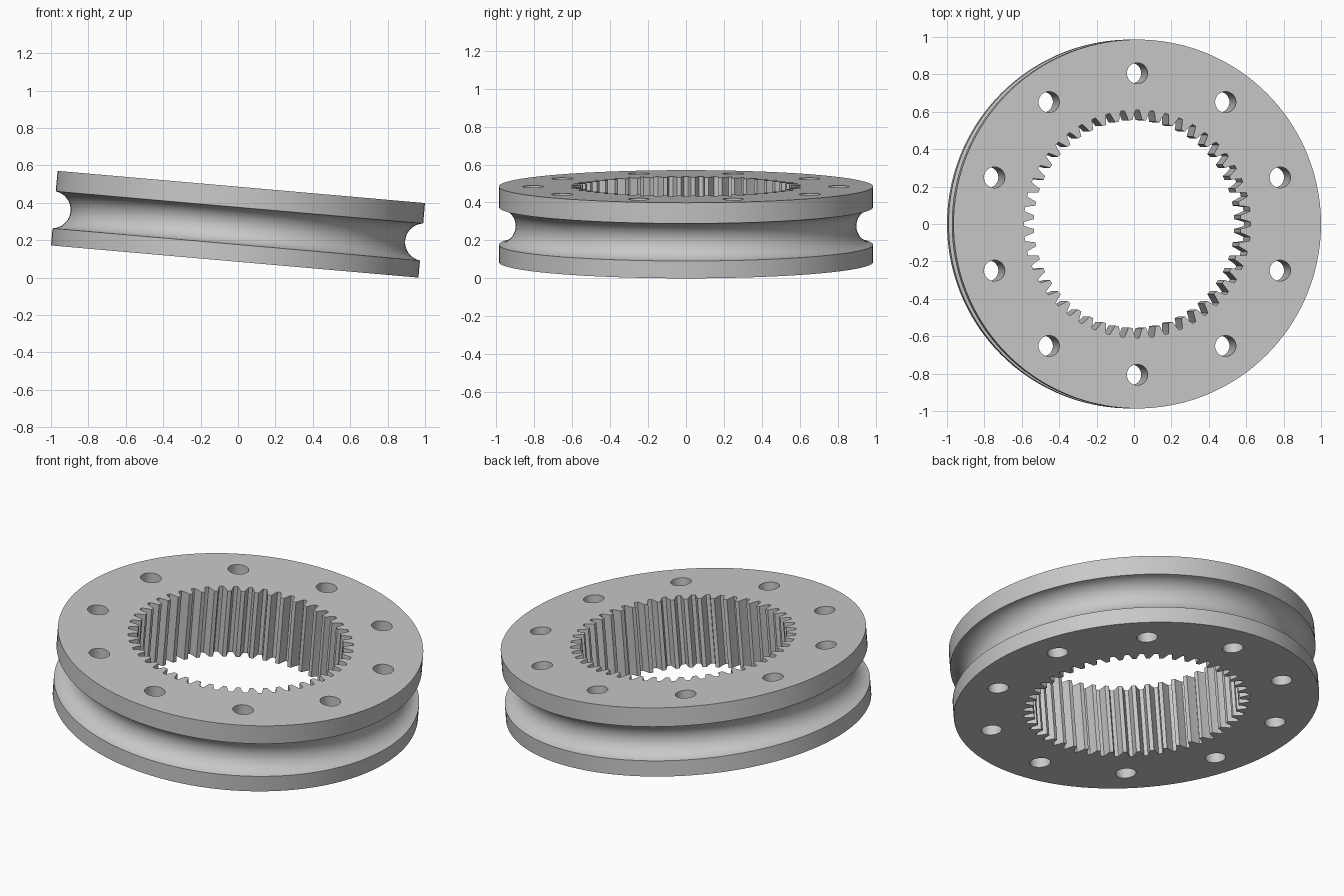
import bpy, bmesh
from math import pi, sin, cos, acos, radians
from mathutils import Matrix

default = bpy.data.objects.get("Cube")
if default:
    bpy.data.objects.remove(default, do_unlink=True)

RADIUS, HALF = 0.986, 0.2            # ring radius and half thickness
GROOVE_Z, GROOVE_R = -0.009, 0.1     # groove centre height and radius
TEETH, ROOT, TIP = 48, 0.609, 0.556  # inner gear
TILT = radians(5)

steel = bpy.data.materials.new("grey metal")
steel.use_nodes = True
steel.diffuse_color = (0.58, 0.58, 0.58, 1)
steel.node_tree.nodes["Principled BSDF"].inputs["Base Color"].default_value = steel.diffuse_color


def make_object(name, bm):
    bmesh.ops.recalc_face_normals(bm, faces=bm.faces)
    mesh = bpy.data.meshes.new(name)
    bm.to_mesh(mesh)
    bm.free()
    mesh.materials.append(steel)
    obj = bpy.data.objects.new(name, mesh)
    bpy.context.collection.objects.link(obj)
    return obj


def prism(bm, outline, half):
    """Extrude a flat outline from -half to +half."""
    face = bm.faces.new([bm.verts.new((x, y, -half)) for x, y in outline])
    top = bmesh.ops.extrude_face_region(bm, geom=[face])["geom"]
    verts = [v for v in top if isinstance(v, bmesh.types.BMVert)]
    bmesh.ops.translate(bm, verts=verts, vec=(0, 0, 2 * half))


# Grooved wheel body: rim profile spun round the axis, then capped
centre = RADIUS + 0.012
spread = acos(0.012 / GROOVE_R)
profile = [(RADIUS, -HALF)]
for i in range(17):
    a = spread * (i / 8 - 1)
    profile.append((centre - GROOVE_R * cos(a), GROOVE_Z + GROOVE_R * sin(a)))
profile.append((RADIUS, HALF))
bm = bmesh.new()
verts = [bm.verts.new((r, 0, z)) for r, z in profile]
edges = [bm.edges.new(pair) for pair in zip(verts, verts[1:])]
bmesh.ops.spin(bm, geom=verts + edges, cent=(0, 0, 0), axis=(0, 0, 1),
               angle=2 * pi, steps=144, use_duplicate=False)
bmesh.ops.remove_doubles(bm, verts=bm.verts, dist=0.0001)
bmesh.ops.holes_fill(bm, edges=[e for e in bm.edges if e.is_boundary], sides=0)
ring = make_object("grooved_gear_ring", bm)

# Cutter for the toothed bore: each gap is narrow at the root, wide at the tip
gap = [(-0.35, TIP), (-0.25, (TIP + ROOT) / 2), (-0.13, ROOT),
       (0.13, ROOT), (0.25, (TIP + ROOT) / 2), (0.35, TIP)]
outline = []
for k in range(TEETH):
    for shift, r in gap:
        a = 2 * pi * (k + shift) / TEETH
        outline.append((r * cos(a), r * sin(a)))
bm = bmesh.new()
prism(bm, outline, HALF + 0.1)
bore_cutter = make_object("bore_cutter", bm)

# Cutter for the ten bolt holes
bm = bmesh.new()
for k in range(10):
    a = radians(18 + 36 * k)
    bmesh.ops.create_cone(bm, cap_ends=True, segments=32, radius1=0.056, radius2=0.056,
                          depth=2 * HALF + 0.2,
                          matrix=Matrix.Translation((0.806 * cos(a), 0.806 * sin(a), 0)))
hole_cutter = make_object("bolt_hole_cutter", bm)

# Cut the bore and holes, then discard the cutters
bpy.ops.object.select_all(action='DESELECT')
bpy.context.view_layer.objects.active = ring
ring.select_set(True)
for cutter in (bore_cutter, hole_cutter):
    cutter.hide_render = True
    mod = ring.modifiers.new("cut", 'BOOLEAN')
    mod.operation, mod.solver, mod.object = 'DIFFERENCE', 'EXACT', cutter
    bpy.ops.object.modifier_apply(modifier=mod.name)
    bpy.data.objects.remove(cutter, do_unlink=True)
bpy.ops.object.shade_smooth_by_angle(angle=radians(25))

# Lean the ring to its right-hand side and rest it on the ground
ring.rotation_euler = (0, TILT, 0)
ring.location = (0, 0, RADIUS * sin(TILT) + HALF * cos(TILT))
